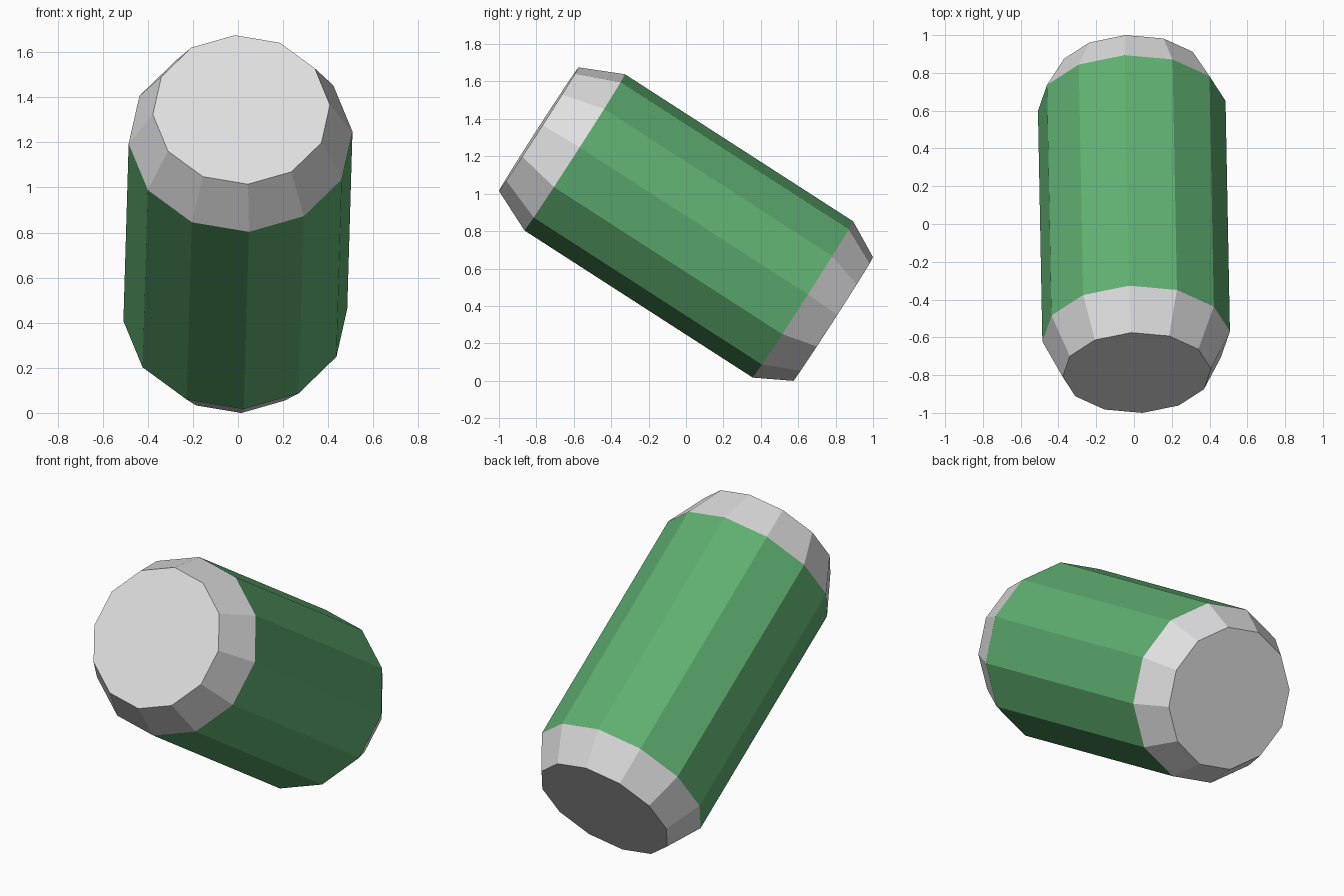
import bpy, bmesh
from math import radians, sin, cos, pi
from mathutils import Vector, Matrix

cube = bpy.data.objects.get("Cube")
if cube:
    bpy.data.objects.remove(cube)

SIDES = 12
TWIST = radians(3.7)


def make_material(name, color):
    mat = bpy.data.materials.new(name)
    mat.use_nodes = True
    mat.diffuse_color = (*color, 1)
    mat.node_tree.nodes["Principled BSDF"].inputs["Base Color"].default_value = (*color, 1)
    return mat


# Leaning axis of the can, pointing towards the raised front end
axis = Vector((0.03, -1.575, 1.015)).normalized()
right = Vector((0, 0, 1)).cross(-axis).normalized()
if right.x < 0:
    right.negate()
up = axis.cross(right)
pose = Matrix((right, up, axis)).transposed().to_4x4()
pose.translation = (0, 0, 0.8375)


def lathe(name, profile, mat, close_start=False, close_end=False):
    """Flat-sided shell through (radius, distance along axis) rings."""
    bm = bmesh.new()
    rings = []
    for radius, along in profile:
        angles = [TWIST + 2 * pi * i / SIDES for i in range(SIDES)]
        rings.append([bm.verts.new((radius * cos(a), radius * sin(a), along)) for a in angles])
    for low, high in zip(rings, rings[1:]):
        for i in range(SIDES):
            j = (i + 1) % SIDES
            bm.faces.new((low[i], low[j], high[j], high[i]))
    if close_start:
        bm.faces.new(rings[0][::-1])
    if close_end:
        bm.faces.new(rings[-1])
    bm.transform(pose)
    mesh = bpy.data.meshes.new(name)
    bm.to_mesh(mesh)
    bm.free()
    mesh.materials.append(mat)
    obj = bpy.data.objects.new(name, mesh)
    bpy.context.collection.objects.link(obj)
    return obj


green = make_material("can_green", (0.115, 0.43, 0.165))
silver = make_material("pale_metal", (0.74, 0.74, 0.75))

BODY, RIM = 0.498, 0.394
BACK, BACK_EDGE, FRONT_EDGE, FRONT = -0.937, -0.744, 0.708, 0.937

# Painted barrel and the two tapered metal ends
lathe("can_body", [(BODY, BACK_EDGE), (BODY, FRONT_EDGE)], green)
lathe("front_end", [(BODY, FRONT_EDGE), (RIM, FRONT)], silver, close_end=True)
lathe("back_end", [(RIM, BACK), (BODY, BACK_EDGE)], silver, close_start=True)
